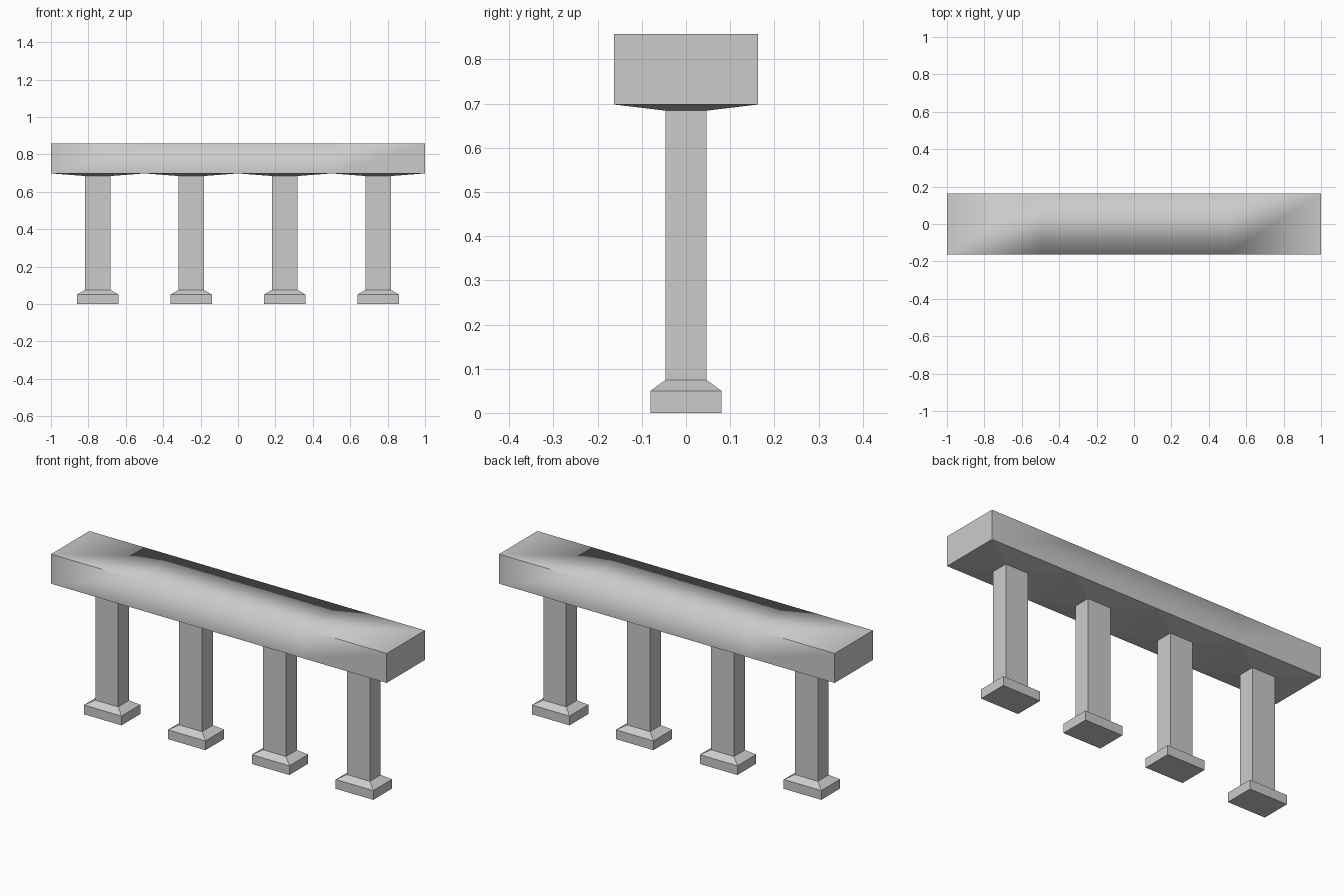
import bpy, bmesh

if "Cube" in bpy.data.objects:
    bpy.data.objects.remove(bpy.data.objects["Cube"])

BAY = 0.5                      # length of one bay, one column each
BEAM_Y, BEAM_TOP, BEAM_LOW = 0.163, 0.857, 0.698
COL_X, COL_Y, COL_TOP = 0.068, 0.046, 0.684


def new_object(name, bm):
    mesh = bpy.data.meshes.new(name)
    bm.to_mesh(mesh)
    bm.free()
    obj = bpy.data.objects.new(name, mesh)
    bpy.context.collection.objects.link(obj)
    return obj


def rect(bm, cx, hx, hy, z):
    return [bm.verts.new((cx + sx * hx, sy * hy, z))
            for sx, sy in ((-1, -1), (1, -1), (1, 1), (-1, 1))]


def bridge(bm, low, high):
    for i in range(4):
        j = (i + 1) % 4
        bm.faces.new((low[i], low[j], high[j], high[i]))


# Columns: stepped foot, sloped shoulder, straight rectangular shaft
centres = [-0.75, -0.25, 0.25, 0.75]
for n, cx in enumerate(centres, 1):
    bm = bmesh.new()
    rings = [rect(bm, cx, hx, hy, z) for hx, hy, z in (
        (0.112, 0.08, 0.0), (0.112, 0.08, 0.05),
        (COL_X, COL_Y, 0.075), (COL_X, COL_Y, COL_TOP))]
    for a, b in zip(rings, rings[1:]):
        bridge(bm, a, b)
    bm.faces.new(rings[0][::-1])
    bm.faces.new(rings[-1])
    new_object(f"column_{n}", bm)

# Beam: one bay per column, underside sloping down to each column head
bm = bmesh.new()
for n, cx in enumerate(centres):
    low = rect(bm, cx, BAY / 2, BEAM_Y, BEAM_LOW)
    high = rect(bm, cx, BAY / 2, BEAM_Y, BEAM_TOP)
    head = rect(bm, cx, COL_X, COL_Y, COL_TOP)
    bridge(bm, head, low)
    bm.faces.new(head[::-1])
    bm.faces.new(high)
    for i in range(4):
        # side 1 is the +x end, side 3 the -x end; skip inner partitions
        if (i == 1 and n < 3) or (i == 3 and n > 0):
            continue
        j = (i + 1) % 4
        bm.faces.new((low[i], low[j], high[j], high[i]))
bmesh.ops.remove_doubles(bm, verts=bm.verts[:], dist=1e-4)
bmesh.ops.recalc_face_normals(bm, faces=bm.faces[:])

# Soft shading over the long top edges of the middle bays, crisp edges elsewhere
for f in bm.faces:
    f.smooth = f.normal.z > -0.5
for e in bm.edges:
    mid = (e.verts[0].co + e.verts[1].co) / 2
    soft = mid.z > BEAM_TOP - 0.01 and abs(mid.x) < BAY
    e.smooth = soft or e.calc_face_angle(0) < 0.1
new_object("beam", bm)
